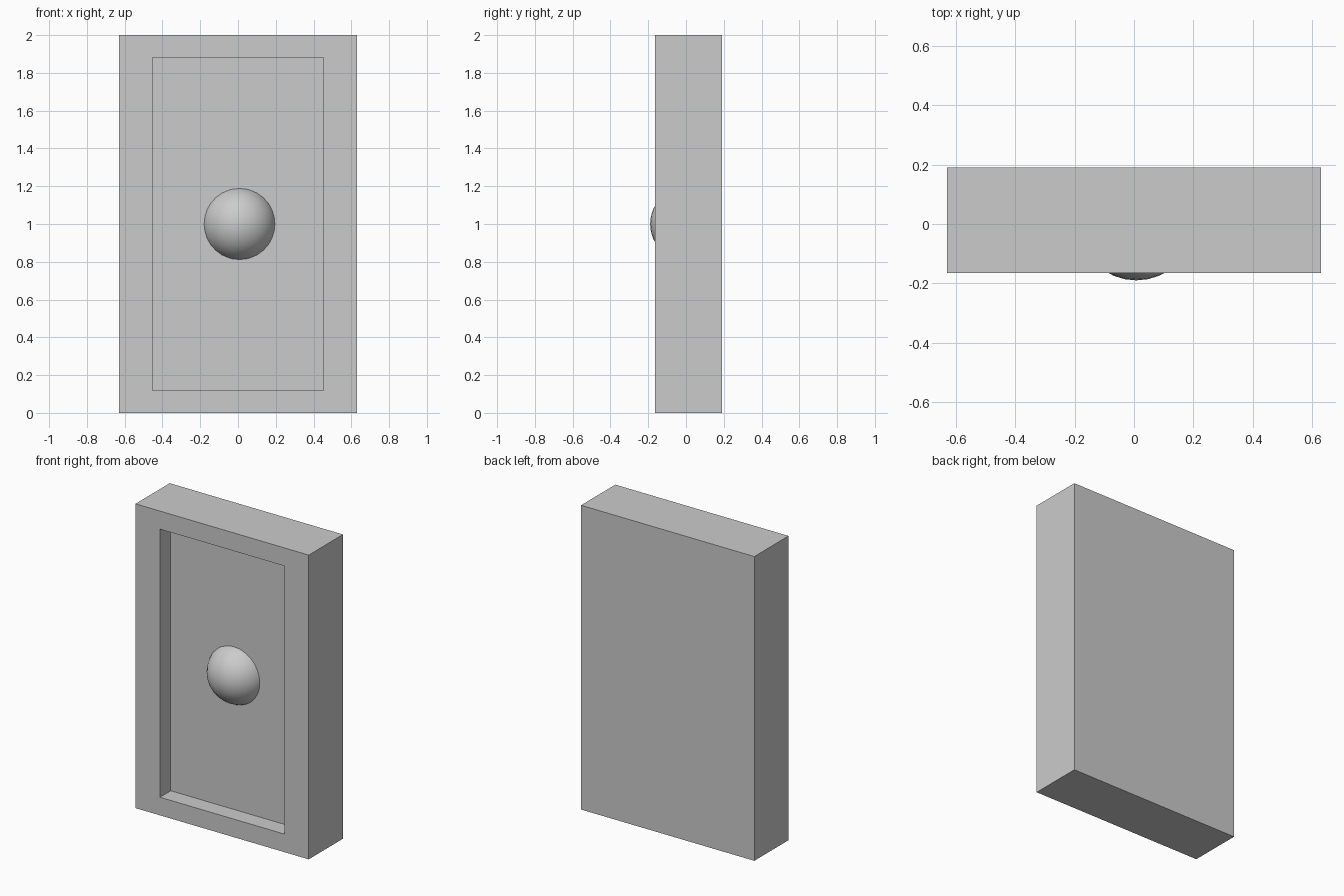
import bpy, bmesh
from mathutils import Matrix, Vector

if "Cube" in bpy.data.objects:
    bpy.data.objects.remove(bpy.data.objects["Cube"])

W, H = 1.26, 2.0
FRONT, BACK = -0.165, 0.19
FLOOR = -0.053


def add_object(name, bm):
    mesh = bpy.data.meshes.new(name)
    bmesh.ops.recalc_face_normals(bm, faces=bm.faces)
    bm.to_mesh(mesh)
    bm.free()
    obj = bpy.data.objects.new(name, mesh)
    bpy.context.collection.objects.link(obj)
    return obj


# Slab with a recessed panel pushed into the front face
bm = bmesh.new()
bmesh.ops.create_cube(bm, size=1, matrix=Matrix.Translation((0, (FRONT + BACK) / 2, H / 2))
                      @ Matrix.Diagonal((W, BACK - FRONT, H, 1)))
front = min(bm.faces, key=lambda f: f.calc_center_median().y)
bmesh.ops.inset_region(bm, faces=[front], thickness=0.168)
for v in front.verts:
    v.co.x = 0.452 if v.co.x > 0 else -0.452
panel = bmesh.ops.extrude_discrete_faces(bm, faces=[front])["faces"][0]
bmesh.ops.translate(bm, verts=panel.verts, vec=Vector((0, FLOOR - FRONT, 0)))
add_object("recessed_slab", bm)

# Domed knob: front half of a sphere set into the panel
R = 0.198
bm = bmesh.new()
bmesh.ops.create_uvsphere(bm, u_segments=32, v_segments=16, radius=R)
bmesh.ops.bisect_plane(bm, geom=bm.verts[:] + bm.edges[:] + bm.faces[:], dist=1e-5,
                       plane_co=(0, 0, 0), plane_no=(0, 1, 0), clear_outer=True)
for f in bm.faces:
    f.smooth = True
knob = add_object("domed_knob", bm)
knob.location = (0.008, R - 0.19, 1.0)
